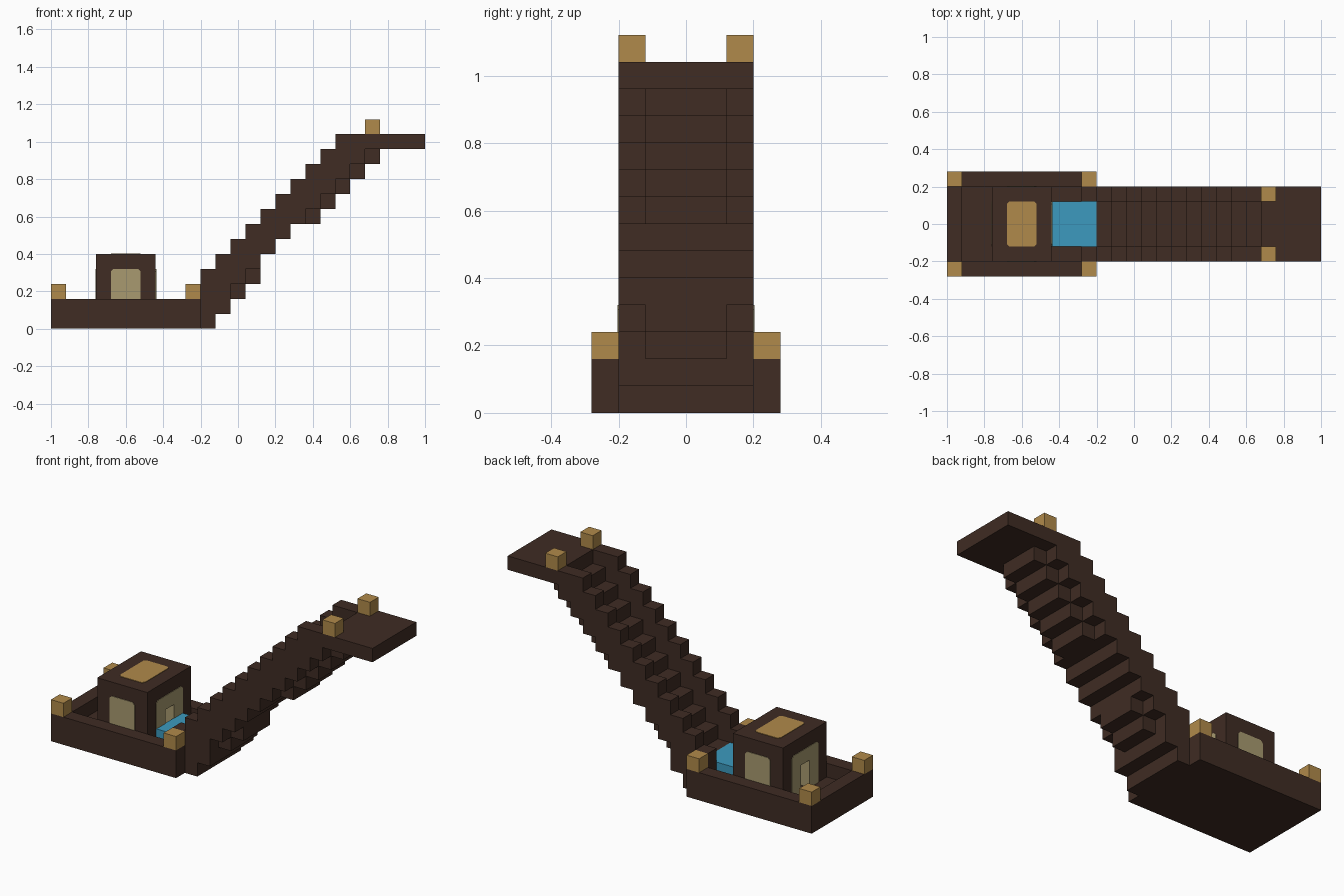
import bpy
import bmesh
from mathutils import Vector

cube = bpy.data.objects.get("Cube")
if cube:
    bpy.data.objects.remove(cube, do_unlink=True)

U = 0.08  # one block


def material(name, rgb):
    mat = bpy.data.materials.new(name)
    mat.use_nodes = True
    colour = (*rgb, 1.0)
    mat.diffuse_color = colour
    bsdf = next(n for n in mat.node_tree.nodes if n.type == "BSDF_PRINCIPLED")
    bsdf.inputs["Base Color"].default_value = colour
    bsdf.inputs["Roughness"].default_value = 0.9
    return mat


WOOD = material("dark_wood", (0.050, 0.025, 0.017))
TAN = material("tan_block", (0.434, 0.254, 0.069))
KHAKI = material("khaki_panel", (0.392, 0.323, 0.162))
BLUE = material("water_blue", (0.045, 0.323, 0.521))


def prism(name, outline, axis, start, end, *mats):
    """Extrude a flat outline along an axis; outline uses the other two axes."""
    bm = bmesh.new()
    verts = []
    for a, b in outline:
        co = [a, b]
        co.insert(axis, start)
        verts.append(bm.verts.new(co))
    face = bm.faces.new(verts)
    made = bmesh.ops.extrude_face_region(bm, geom=[face])["geom"]
    shift = Vector((0, 0, 0))
    shift[axis] = end - start
    bmesh.ops.translate(bm, vec=shift,
                        verts=[g for g in made if isinstance(g, bmesh.types.BMVert)])
    bmesh.ops.recalc_face_normals(bm, faces=bm.faces)
    mesh = bpy.data.meshes.new(name)
    bm.to_mesh(mesh)
    bm.free()
    for mat in mats:
        mesh.materials.append(mat)
    obj = bpy.data.objects.new(name, mesh)
    bpy.context.collection.objects.link(obj)
    return obj


def box(name, x, y, z, *mats):
    outline = [(x[0], y[0]), (x[1], y[0]), (x[1], y[1]), (x[0], y[1])]
    return prism(name, outline, 2, z[0], z[1], *mats)


# Courtyard base with a low rim, open towards the stairs
box("base_floor", (-1, -0.2), (-0.28, 0.28), (0, U), WOOD)
box("end_rim", (-1, -0.92), (-0.2, 0.2), (U, 2 * U), WOOD)
for s, side in ((1, "left"), (-1, "right")):
    across = sorted((s * 0.2, s * 0.28))
    box(side + "_rim", (-1, -0.2), across, (U, 2 * U), WOOD)
    for end, x in (("outer", -1), ("inner", -0.28)):
        box(f"{side}_{end}_corner_block", (x, x + U), across, (2 * U, 3 * U), TAN)
    box(side + "_landing_post", (0.68, 0.76), sorted((s * 0.12, s * 0.2)),
        (13 * U, 14 * U), TAN)

# Blue pool between the house and the stairs
box("blue_pool", (-0.44, -0.2), (-0.12, 0.12), (U, 2 * U), BLUE)


def stepped(name, x0, tops, bottoms, y0, y1):
    """Stepped slab: one top and bottom height, in blocks, per column."""
    outline = []
    for i, h in enumerate(tops):
        outline += [(x0 + i * U, h * U), (x0 + (i + 1) * U, h * U)]
    for i, h in reversed(list(enumerate(bottoms))):
        outline += [(x0 + (i + 1) * U, h * U), (x0 + i * U, h * U)]
    clean = [p for i, p in enumerate(outline)
             if (Vector(p) - Vector(outline[i - 1])).length > 1e-4]
    return prism(name, clean, 1, y0, y1, WOOD)


# Stair treads, climbing to the landing
tread_tops = list(range(2, 13)) + [13] * 4
tread_bottoms = [0, 1, 2, 3, 5, 6, 7, 7, 8, 9, 10, 11] + [12] * 3
stepped("stair_treads", -0.2, tread_tops, tread_bottoms, -0.12, 0.12)

# Rails on both sides, two blocks above the treads
rail_tops = [min(k, 13) for k in range(3, 19)]
rail_bottoms = [1, 0, 1] + list(range(3, 12)) + [12] * 4
for s, side in ((1, "left"), (-1, "right")):
    stepped(side + "_stair_rail", -0.28, rail_tops, rail_bottoms,
            *sorted((s * 0.12, s * 0.2)))

# Hollow house with a narrow doorway at each end
HX, HY, TOP = (-0.76, -0.44), (-0.2, 0.2), 5 * U


def line_inside(obj):
    """Khaki on faces lying within the house shell."""
    for f in obj.data.polygons:
        c = f.center
        if HX[0] < c.x - 0.01 and c.x + 0.01 < HX[1] and abs(c.y) < 0.19 and c.z < TOP - 0.01:
            f.material_index = 1


def arch(half, top, cut):
    """Panel outline with cut top corners and a doorway notch."""
    d = U / 2
    return [(-half, U), (-half, top - cut), (-half + cut, top), (half - cut, top),
            (half, top - cut), (half, U), (d, U), (d, 3 * U), (-d, 3 * U), (-d, U)]


wall = [(-0.2, U), (-0.2, TOP), (0.2, TOP), (0.2, U)] + arch(0.2, TOP, 0)[-4:]
for name, x in (("outer", HX[0]), ("stair", HX[1] - U)):
    line_inside(prism(f"house_{name}_wall", wall, 0, x, x + U, WOOD, KHAKI))
inner = (HX[0] + U, HX[1] - U)
for s, side in ((1, "left"), (-1, "right")):
    line_inside(box(f"house_{side}_wall", inner, sorted((s * 0.12, s * 0.2)),
                    (U, TOP), WOOD, KHAKI))
line_inside(box("house_roof", inner, (-0.12, 0.12), (TOP - U, TOP), WOOD, KHAKI))

# Thin painted panels on the house
T, C = 0.003, 0.014
mid = sum(HX) / 2
for name, x, s in (("outer", HX[0], -1), ("stair", HX[1], 1)):
    prism(f"{name}_door_panel", arch(0.12, 4 * U, C), 0, x, x + s * T, KHAKI)
window = [(mid + a, z) for a, z in arch(U, 4 * U, C)[:6]]
for s, side in ((1, "left"), (-1, "right")):
    prism(side + "_window_panel", window, 1, s * 0.2, s * (0.2 + T), KHAKI)
skylight = []
for sx, sy in ((1, 1), (-1, 1), (-1, -1), (1, -1)):
    pair = [(mid + sx * U, sy * (0.12 - C)), (mid + sx * (U - C), sy * 0.12)]
    skylight += pair if sx * sy > 0 else pair[::-1]
prism("roof_panel", skylight, 2, TOP, TOP + T, TAN)
